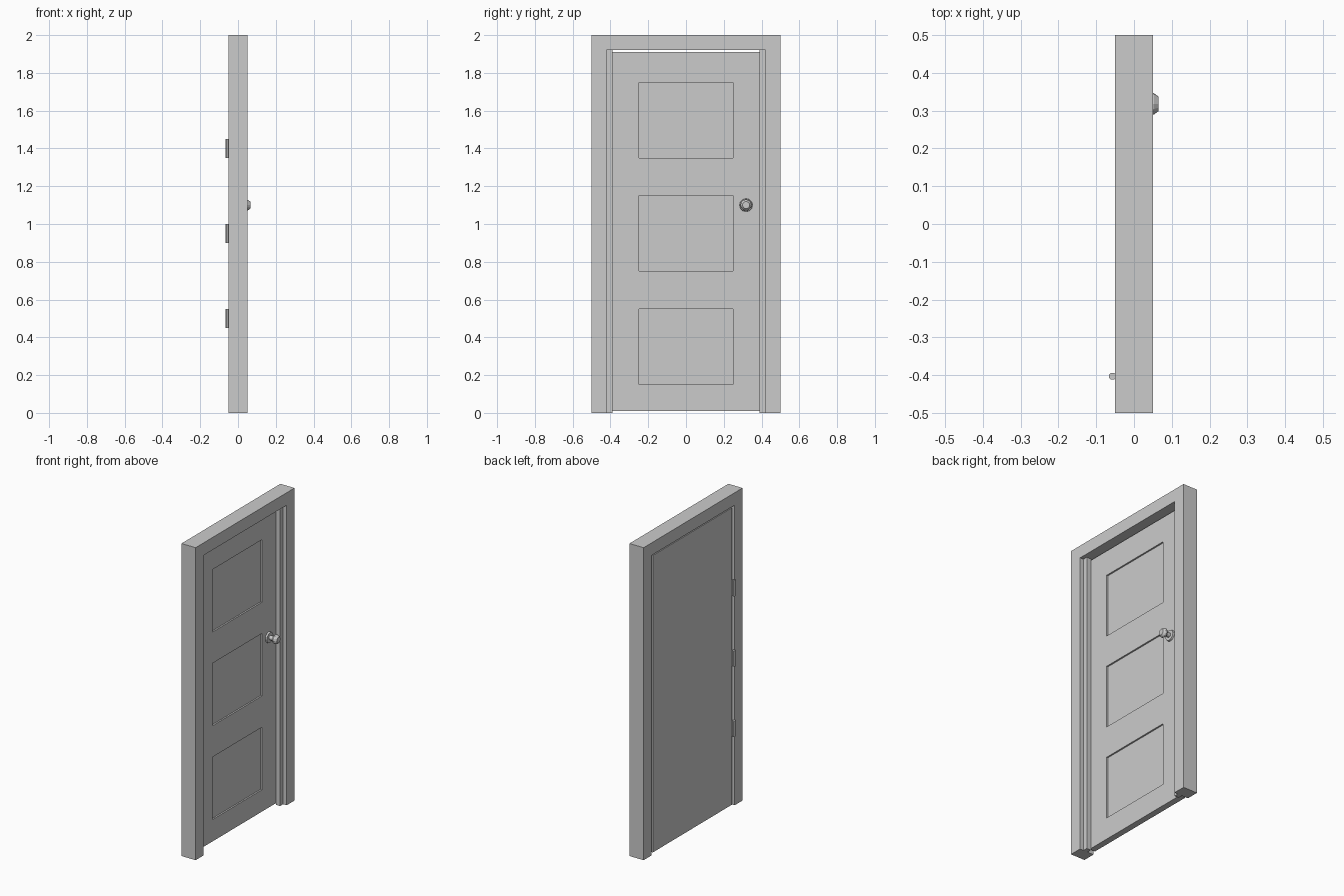
import bpy, bmesh, math
from mathutils import Matrix

if "Cube" in bpy.data.objects:
    bpy.data.objects.remove(bpy.data.objects["Cube"])


def finish(name, bm):
    bmesh.ops.recalc_face_normals(bm, faces=bm.faces)
    me = bpy.data.meshes.new(name)
    bm.to_mesh(me)
    bm.free()
    ob = bpy.data.objects.new(name, me)
    bpy.context.collection.objects.link(ob)
    return ob


def prism(name, outline, x0, x1):
    """Extrude a (y, z) outline from x0 to x1."""
    bm = bmesh.new()
    f = bm.faces.new([bm.verts.new((x0, y, z)) for y, z in outline])
    ext = bmesh.ops.extrude_face_region(bm, geom=[f])
    vs = [v for v in ext["geom"] if isinstance(v, bmesh.types.BMVert)]
    bmesh.ops.translate(bm, vec=(x1 - x0, 0, 0), verts=vs)
    return finish(name, bm)


# Frame: two jambs and header in one piece
half = [(0.5, 0), (0.5, 2), (-0.5, 2), (-0.5, 0)]
prism("frame", half + [(-0.42, 0), (-0.42, 1.92), (0.42, 1.92), (0.42, 0)], -0.05, 0.05)

# Door stops on the inside of each jamb
for side, s in (("left", -1), ("right", 1)):
    prism("stop_" + side, [(s * 0.39, 0), (s * 0.42, 0), (s * 0.42, 1.92), (s * 0.39, 1.92)],
          -0.005, 0.025)

# Door leaf with three recessed panels on the front
DOOR_FRONT, DOOR_BACK = -0.005, -0.045
ys = [-0.4, -0.25, 0.25, 0.4]
zs = [0.01, 0.15, 0.55, 0.75, 1.15, 1.35, 1.75, 1.91]
bm = bmesh.new()
grid = [[bm.verts.new((DOOR_FRONT, y, z)) for z in zs] for y in ys]
for i in range(len(ys) - 1):
    for j in range(len(zs) - 1):
        bm.faces.new((grid[i][j], grid[i + 1][j], grid[i + 1][j + 1], grid[i][j + 1]))
ext = bmesh.ops.extrude_face_region(bm, geom=bm.faces[:], use_keep_orig=True)
vs = [v for v in ext["geom"] if isinstance(v, bmesh.types.BMVert)]
bmesh.ops.translate(bm, vec=(DOOR_BACK - DOOR_FRONT, 0, 0), verts=vs)
bmesh.ops.recalc_face_normals(bm, faces=bm.faces)
panels = [f for f in bm.faces
          if abs(f.calc_center_median().x - DOOR_FRONT) < 1e-4
          and abs(f.calc_center_median().y) < 0.01
          and any(abs(f.calc_center_median().z - c) < 0.01 for c in (0.35, 0.95, 1.55))]
bmesh.ops.inset_individual(bm, faces=panels, thickness=0, depth=-0.01)
finish("door", bm)

# Hinge barrels on the back
for k, z in enumerate((0.5, 0.95, 1.4)):
    bm = bmesh.new()
    bmesh.ops.create_cone(bm, cap_ends=True, segments=8, radius1=0.01, radius2=0.01, depth=0.1,
                          matrix=Matrix.Translation((-0.057, -0.403, z)) @ Matrix.Rotation(math.pi / 8, 4, "Z"))
    finish(f"hinge_{k + 1}", bm)

# Knob with rose plate and neck, turned about the x axis
profile = [(-0.005, 0), (-0.005, 0.035), (0.005, 0.033), (0.005, 0.014), (0.03, 0.014),
           (0.033, 0.022), (0.045, 0.03), (0.053, 0.028), (0.065, 0.019), (0.065, 0)]
bm = bmesh.new()
verts = [bm.verts.new((x, 0.318 + r, 1.1)) for x, r in profile]
edges = [bm.edges.new(p) for p in zip(verts, verts[1:])]
bmesh.ops.spin(bm, geom=verts + edges, cent=(0, 0.318, 1.1), axis=(1, 0, 0),
               angle=2 * math.pi, steps=12, use_duplicate=False)
bmesh.ops.remove_doubles(bm, verts=bm.verts, dist=1e-4)
finish("knob", bm)
